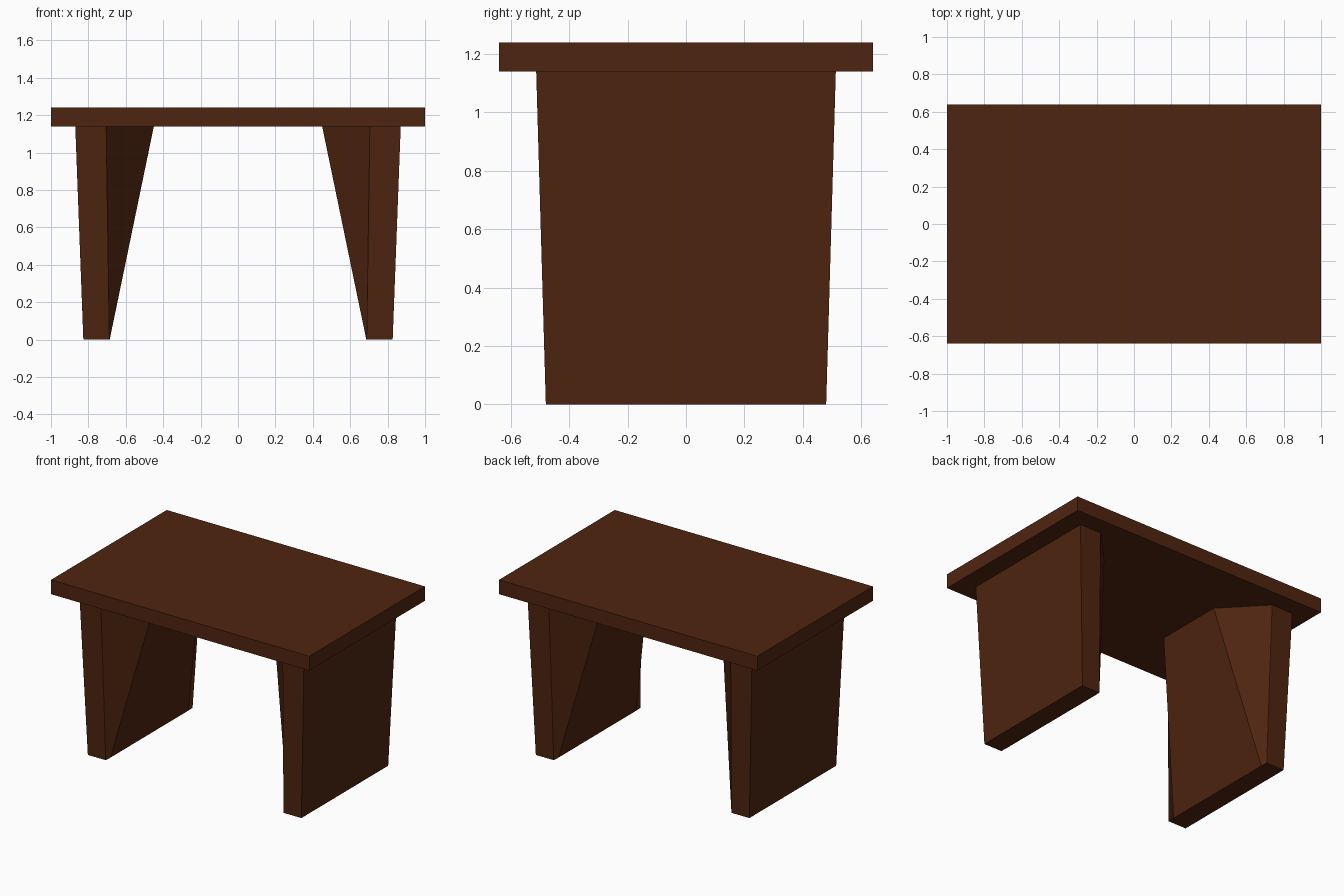
import bpy
import bmesh

if "Cube" in bpy.data.objects:
    bpy.data.objects.remove(bpy.data.objects["Cube"])

wood = bpy.data.materials.new("dark_brown_wood")
wood.diffuse_color = (0.078, 0.018, 0.005, 1)
wood.use_nodes = True
wood.node_tree.nodes["Principled BSDF"].inputs["Base Color"].default_value = wood.diffuse_color


def loft(name, bottom, top, z0, z1):
    """Solid between two matching horizontal outlines."""
    bm = bmesh.new()
    lo = [bm.verts.new((x, y, z0)) for x, y in bottom]
    hi = [bm.verts.new((x, y, z1)) for x, y in top]
    n = len(lo)
    bm.faces.new(lo)
    bm.faces.new(hi)
    for i in range(n):
        j = (i + 1) % n
        bm.faces.new((lo[i], lo[j], hi[j], hi[i]))
    bmesh.ops.recalc_face_normals(bm, faces=bm.faces)
    mesh = bpy.data.meshes.new(name)
    bm.to_mesh(mesh)
    bm.free()
    mesh.materials.append(wood)
    obj = bpy.data.objects.new(name, mesh)
    bpy.context.collection.objects.link(obj)
    return obj


def leg_outline(side, outer, end, inner, half_end, half_inner):
    """Slab outline with angled corners on its inner side."""
    half = [(outer, half_end), (end, half_end), (inner, half_inner)]
    pts = half + [(x, -y) for x, y in reversed(half)]
    return [(side * x, y) for x, y in pts]


# table top
board = [(-1, -0.64), (1, -0.64), (1, 0.64), (-1, 0.64)]
loft("table_top", board, board, 1.14, 1.24)

# slab legs, widening inwards towards the top
for name, side in (("left_leg", -1), ("right_leg", 1)):
    loft(name,
         leg_outline(side, 0.827, 0.688, 0.686, 0.48, 0.43),
         leg_outline(side, 0.87, 0.705, 0.45, 0.513, 0.245),
         0, 1.14)
